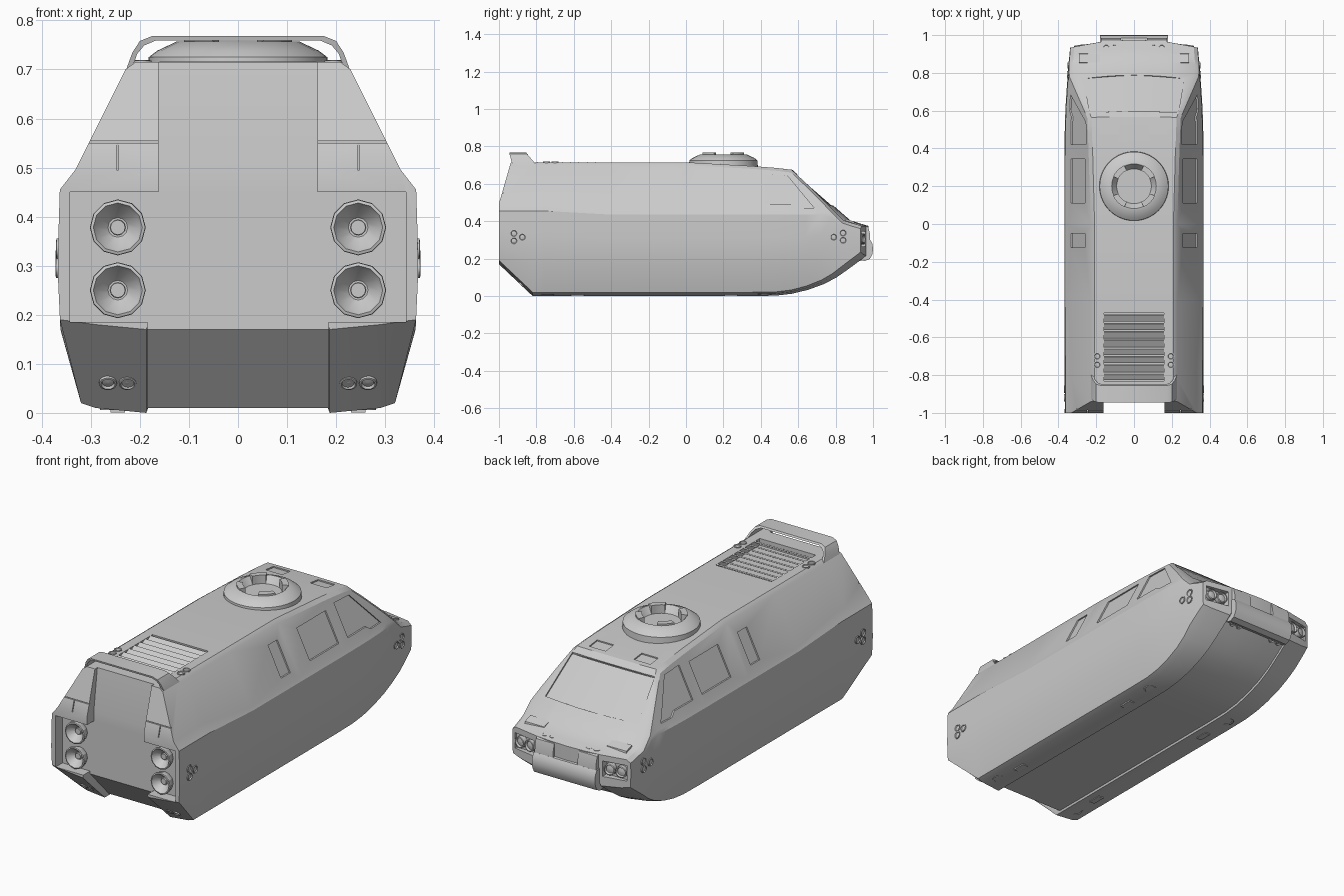
import bpy, bmesh, math
from mathutils import Vector

if "Cube" in bpy.data.objects:
    bpy.data.objects.remove(bpy.data.objects["Cube"])


def lerp_table(t, v):
    for (a, p), (b, q) in zip(t, t[1:]):
        if v <= b:
            return p + (q - p) * max(0, (v - a) / (b - a))
    return t[-1][1]


# Shape functions: hull widths, profile heights and the plan curve of the nose
def low_x(z): return lerp_table([(0, .315), (.02, .32), (.17, .362), (.3, .368), (.46, .363)], z)
def cab_x(z): return min(.332 - (z - .495) * .5, low_x(z))
def width(y): return lerp_table([(.45, 1), (.6, .99), (.75, .965), (.93, .92)], y)
def bulge(x, y): return y + .045 * min(1, max(0, (y - .5) / .35)) * max(0, 1 - (x / .35) ** 2)


STATIONS = [(-1, .17, .715), (-.82, 0, .715), (-.75, 0, .715), (-.4, 0, .715), (0, 0, .715),
            (.35, 0, .695), (.48, .002, .685), (.56, .012, .675), (.64, .033, .597), (.72, .065, .518),
            (.78, .10, .459), (.835, .142, .405), (.885, .18, .388), (.93, .215, .375)]


def roof_z(y): return lerp_table([(s[0], s[2]) for s in STATIONS], y)


def mesh_obj(name, verts, faces):
    me = bpy.data.meshes.new(name)
    me.from_pydata([tuple(v) for v in verts], [], faces)
    bm = bmesh.new()
    bm.from_mesh(me)
    bmesh.ops.remove_doubles(bm, verts=bm.verts, dist=1e-5)
    bmesh.ops.recalc_face_normals(bm, faces=bm.faces)
    bm.to_mesh(me)
    bm.free()
    ob = bpy.data.objects.new(name, me)
    bpy.context.collection.objects.link(ob)
    return ob


def prism(name, a, b):
    n = len(a)
    faces = [(i, (i + 1) % n, n + (i + 1) % n, n + i) for i in range(n)]
    return mesh_obj(name, list(a) + list(b), faces + [tuple(range(n)), tuple(range(n, 2 * n))])


def extrude_x(name, yz, x0, x1):
    return prism(name, [(x0, y, z) for y, z in yz], [(x1, y, z) for y, z in yz])


def box(name, x0, x1, y0, y1, z0, z1):
    return extrude_x(name, [(y0, z0), (y1, z0), (y1, z1), (y0, z1)], x0, x1)


def lathe(name, prof, loc, axis, n=16):
    rot, verts, faces = Vector(axis).to_track_quat('Z', 'Y'), [], []
    for r, h in prof:
        for k in range(n):
            t = 2 * math.pi * k / n
            verts.append(Vector(loc) + rot @ Vector((r * math.cos(t), r * math.sin(t), h)))
    for j in range(len(prof) - 1):
        for k in range(n):
            m = (k + 1) % n
            faces.append((j * n + k, j * n + m, j * n + n + m, j * n + n + k))
    faces.append(tuple(range((len(prof) - 1) * n, len(prof) * n)))
    return mesh_obj(name, verts, faces)


def lamp(name, loc, r, axis):
    return lathe(name, [(r, -.01), (r, .003), (r * .8, .004), (r * .65, -.001), (0.001, .001)], loc, axis)


def carve(target, cutter):
    mod = target.modifiers.new("cut", 'BOOLEAN')
    mod.operation, mod.solver, mod.object = 'DIFFERENCE', 'EXACT', cutter
    bpy.context.view_layer.objects.active = target
    bpy.ops.object.modifier_apply(modifier=mod.name)
    bpy.data.objects.remove(cutter)


# Hull: lofted cross-sections from tail to nose
def section(y, zb, zt):
    w = width(y)
    k = min(1, max(0, (-.4 - y) / .35))
    belt = min(.435 + .02 * k, zt - .04)
    sh = min(.45 + .045 * k, zt - .025)
    half = [(0, zb + .01), (.1, zb + .01), (.183, zb + .01), (.187, zb), (.29, zb + .01)]
    for t in (0, .35, .7, 1):
        z = zb + .02 + t * (belt - zb - .02)
        half.append((low_x(z) * w, z))
    half += [(cab_x(z) * w, z) for z in (sh, zt - .015)]
    half += [(cab_x(zt) * w * f, zt) for f in (.94, .56, .54, .3, 0)]
    loop = half + [(-x, z) for x, z in half[14:0:-1]]
    lean = lambda z: max(0, z - .495) * .29 if y == -1 else 0
    return [(x, bulge(x, y) + lean(z), z) for x, z in loop]


N = 30
verts = [p for s in STATIONS for p in section(*s)]
faces = [(j * N + i, j * N + (i + 1) % N, (j + 1) * N + (i + 1) % N, (j + 1) * N + i)
         for j in range(len(STATIONS) - 1) for i in range(N)]
faces += [tuple(list(range(10)) + list(range(21, 30))), tuple(range(9, 22))]
o = (len(STATIONS) - 1) * N
for mir in (lambda i: i, lambda i: (N - i) % N):
    faces += [tuple(o + mir(i) for i in (a, a + 1, 14 - a, 15 - a)) for a in range(4)]
    faces.append(tuple(o + mir(i) for i in range(4, 12)))
hull = mesh_obj("hull", verts, faces)

# Tail recesses: centre channel, thruster bay and lower slot
carve(hull, extrude_x("cut", [(-1.1, .4), (-.945, .4), (-.945, .5), (-.905, .8), (-1.1, .8)], -.162, .162))
carve(hull, box("cut", -.342, .342, -1.1, -.944, .185, .45))
carve(hull, extrude_x("cut", [(-1.1, -.05), (-.785, -.05), (-.785, .004), (-.943, .17), (-.943, .3), (-1.1, .3)],
                      -.184, .184))
# Roof grille opening
carve(hull, box("cut", -.16, .16, -.83, -.47, .68, .8))

# Windscreen recess following the curved nose
xs = [-1, -.75, -.5, -.25, 0, .25, .5, .75, 1]


def screen_ring(y, hw):
    pt = lambda f, dz: (f * hw, bulge(f * hw, y), roof_z(y) + dz)
    return [pt(f, -.008) for f in xs] + [pt(f, .06) for f in reversed(xs)]


carve(hull, prism("cut", screen_ring(.585, .235), screen_ring(.755, .265)))

# Side windows, roof hatches, headlight bays, fin grooves on both sides
WINDOWS = [[(-.125, .49), (-.05, .49), (-.05, .64), (-.125, .64)],
           [(.11, .49), (.345, .49), (.345, .64), (.11, .64)],
           [(.42, .49), (.57, .49), (.6, .47), (.685, .47), (.54, .645), (.42, .65)]]
for s in (-1, 1):
    for win in WINDOWS:
        ring = lambda d: [(s * (cab_x(z) * width(y) + d), y, z) for y, z in win]
        carve(hull, prism("cut", ring(-.008), ring(.06)))
    ys = (.475, .54)
    carve(hull, extrude_x("cut", [(y, roof_z(y) - .006) for y in ys] + [(.54, .8), (.475, .8)], s * .08, s * .175))
    carve(hull, box("cut", s * .195, s * .32, .925, 1.1, .265, .345))
    carve(hull, box("cut", s * .15, s * .4, -1.1, -.976, .55, .554))
    carve(hull, box("cut", s * .244, s * .248, -1.1, -.982, .495, .55))

# Roof grille slats
for i in range(8):
    y = -.825 + i * .044
    extrude_x("grille_slat", [(y, .698), (y + .032, .716), (y + .038, .712), (y + .006, .693)], -.16, .16)

# Rear roof bar: a swept arch
arch = [(-.228, .70), (-.215, .735), (-.2, .758), (-.175, .768)]
arch += [(-x, z) for x, z in reversed(arch)]
inner = [(x * .955, z - (.009 if z > .75 else .003)) for x, z in arch]
outline = arch + inner[::-1]
n = len(outline)
tilt = lambda z: min(1, (z - .69) / .075)
bar_faces = [(i, (i + 1) % n, n + (i + 1) % n, n + i) for i in range(n)]
for i in range(7):
    q = (i, i + 1, n - 2 - i, n - 1 - i)
    bar_faces += [q, tuple(n + v for v in q)]
mesh_obj("roof_bar", [(x, -.925 - .02 * tilt(z), z) for x, z in outline] +
         [(x, -.79 - .065 * tilt(z), z) for x, z in outline], bar_faces)

# Thrusters: twelve-sided bells with a hub
for x in (-.245, .245):
    for z in (.25, .378):
        lathe("thruster", [(.046, -.002), (.057, .03), (.056, .038), (.05, .04), (.044, .03),
                           (.02, .004), (.016, .004), (.015, .012), (.001, .012)], (x, -.945, z), (0, -1, 0), 12)

# Roof ring with crown blocks
lathe("roof_ring", [(.185, .68), (.182, .725), (.165, .738), (.125, .757), (.118, .757), (.092, .722), (.001, .722)],
      (0, .2, 0), (0, 0, 1), 40)
for a in (45, 135, 225, 315):
    ang = [math.radians(a - 20 + 10 * k) for k in range(5)]
    pts = [(r * math.cos(t), .2 + r * math.sin(t)) for r, seq in ((.122, ang), (.092, ang[::-1])) for t in seq]
    prism("crown_block", [(x, y, .715) for x, y in pts], [(x, y, .766) for x, y in pts])

# Nose bumper with raised blocks
extrude_x("bumper", [(.88, .21), (.955, .187), (.983, .198), (.997, .225), (1, .25), (.997, .28), (.985, .3), (.9, .315)],
          -.18, .18)
for s in (-1, 1):
    extrude_x("bumper_block", [(.89, .28), (.985, .29), (.984, .33), (.975, .368), (.96, .376), (.89, .385)],
              s * .07, s * .175)
    extrude_x("hood_block", [(.845, .37), (.905, .37), (.9, .397), (.855, .412)], s * .18, s * .29)
    # Headlights and small bumper lamps
    for x, y in ((.228, .945), (.288, .938)):
        lathe("headlight", [(.029, -.03), (.029, .008), (.024, .01), (.02, 0), (.001, .004)],
              (s * x, y, .305), (s * .15, 1, 0))
    for x in (.105, .147):
        lamp("hood_lamp", (s * x, .933, .381), .018, (0, .1, 1))
        lamp("bumper_lamp", (s * x, .935, .193), .016, (0, .3, -1))
    # Side lamp clusters
    for y, z in ((.79, .315), (.84, .337), (.84, .298), (-.92, .335), (-.92, .295), (-.875, .315)):
        lamp("side_lamp", (s * low_x(z) * width(y), y, z), .02, (s, 0, 0))
    # Roof lamps
    for y in (-.7, -.745):
        lamp("roof_lamp", (s * .195, y, .715), .019, (0, 0, 1))
    # Belly jets, plates and tail lamps along the rails
    for y in (.42, -.74):
        lathe("belly_jet", [(.036, -.015), (.036, -.004), (.028, -.004), (.024, -.012), (.001, -.01)],
              (s * .245, y, .002), (0, 0, -1))
    for y in (.24, -.58):
        box("belly_plate", s * .23, s * .26, y - .035, y + .035, .001, .012)
    for x in (.225, .265):
        lamp("tail_lamp", (s * x, -.88, .061), .018, (0, -.68, -.72))

# Smooth shading with sharp edges kept
bpy.ops.object.select_all(action='SELECT')
bpy.context.view_layer.objects.active = hull
bpy.ops.object.shade_smooth_by_angle(angle=math.radians(28))
